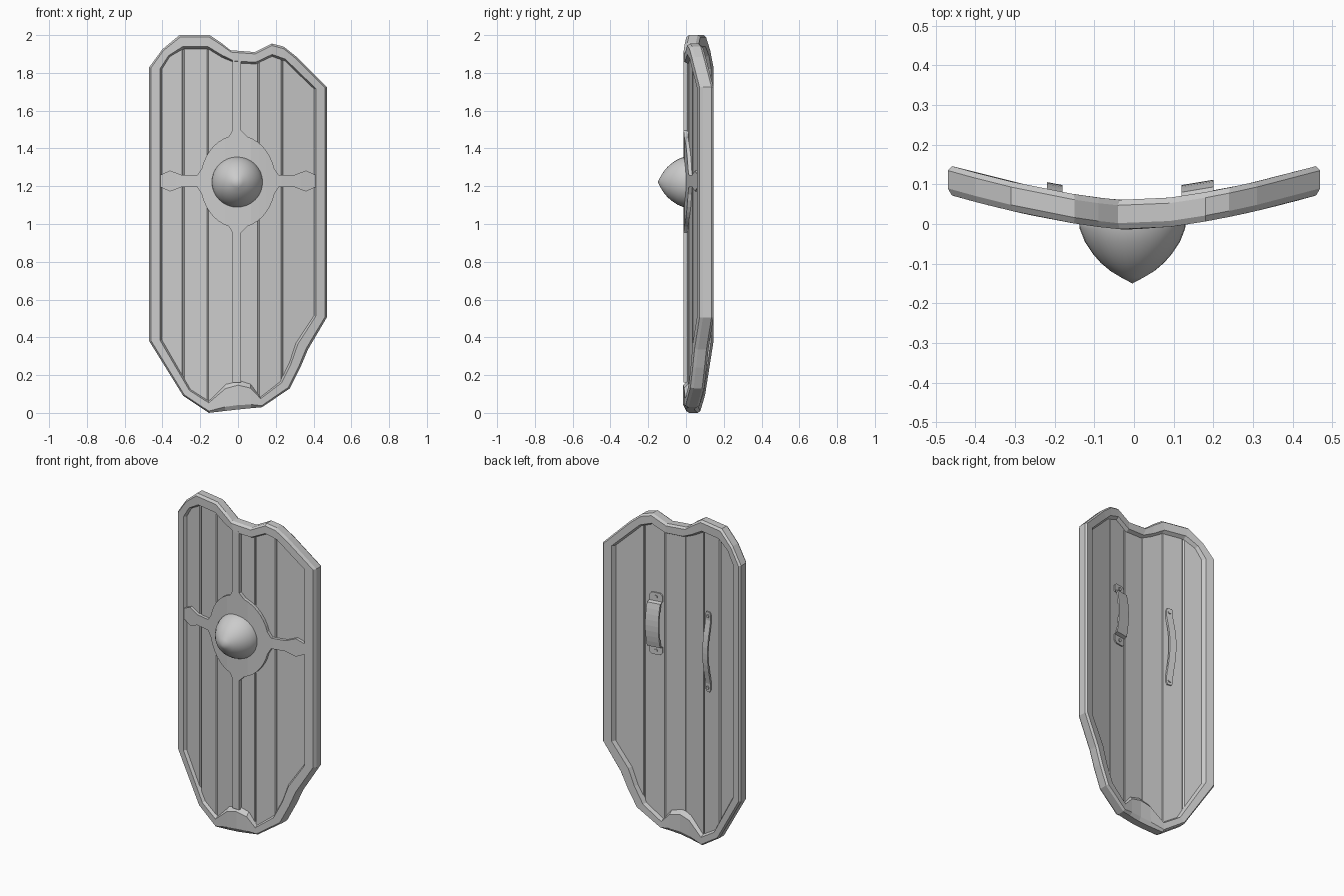
import bpy, bmesh, math
from mathutils import Vector

if "Cube" in bpy.data.objects:
    bpy.data.objects.remove(bpy.data.objects["Cube"])


def bend(x):
    """Front surface depth of the curved shield."""
    return -0.015 + 0.09 * (abs(x) / 0.47) ** 1.5


def finish(name, bm, smooth=False):
    bmesh.ops.recalc_face_normals(bm, faces=bm.faces)
    me = bpy.data.meshes.new(name)
    bm.to_mesh(me)
    bm.free()
    ob = bpy.data.objects.new(name, me)
    bpy.context.collection.objects.link(ob)
    for p in me.polygons:
        p.use_smooth = smooth
    return ob


def slab(name, outline, y0, y1, cuts=(), lo=None, hi=None, depth=bend):
    """Flat outline, trimmed to lo..hi in x, cut, thickened and bent."""
    bm = bmesh.new()
    bm.faces.new([bm.verts.new((x, 0, z)) for x, z in outline])
    planes = [(c, False, False) for c in cuts]
    if lo is not None:
        planes.append((lo, False, True))
    if hi is not None:
        planes.append((hi, True, False))
    for c, outer, inner in planes:
        bmesh.ops.bisect_plane(bm, geom=bm.verts[:] + bm.edges[:] + bm.faces[:],
                               plane_co=(c, 0, 0), plane_no=(1, 0, 0),
                               clear_outer=outer, clear_inner=inner)
    verts, faces = bm.verts[:], bm.faces[:]
    border = [e.verts[:] for e in bm.edges if len(e.link_faces) == 1]
    back = {}
    for v in verts:
        y = depth(v.co.x)
        back[v] = bm.verts.new((v.co.x, y + y1, v.co.z))
        v.co.y = y + y0
    for f in faces:
        bm.faces.new([back[v] for v in reversed(f.verts[:])])
    for a, b in border:
        bm.faces.new((a, b, back[b], back[a]))
    return finish(name, bm)


# Rim: matching outer and inner outlines, (x, z)
outer = [(-.47, 1.83), (-.40, 1.925), (-.31, 2), (-.15, 2), (-.09, 1.96), (-.04, 1.92),
         (.09, 1.91), (.18, 1.955), (.24, 1.94), (.31, 1.885), (.47, 1.725), (.47, .505),
         (.37, .335), (.33, .24), (.275, .13), (.127, .03), (.07, .025), (0, .018),
         (-.07, .01), (-.155, 0), (-.29, .09), (-.47, .38)]
inner = [(-.40, 1.82), (-.36, 1.885), (-.29, 1.925), (-.16, 1.925), (-.085, 1.88), (-.015, 1.85),
         (.095, 1.845), (.18, 1.885), (.25, 1.86), (.285, 1.825), (.40, 1.715), (.40, .515),
         (.305, .37), (.27, .265), (.22, .165), (.118, .085), (.065, .155), (0, .175),
         (-.065, .155), (-.155, .065), (-.25, .125), (-.40, .385)]
section = [(0, .015), (.15, 0), (.82, 0), (1, .025), (1, .052), (.82, .074), (.15, .074), (0, .06)]
bm = bmesh.new()
rings = []
for o, i in zip(outer, inner):
    ring = []
    for t, dy in section:
        p = Vector(o).lerp(Vector(i), t)
        ring.append(bm.verts.new((p.x, bend(p.x) + dy, p.y)))
    rings.append(ring)
m = len(section)
for k in range(len(rings)):
    a, b = rings[k], rings[(k + 1) % len(rings)]
    for j in range(m):
        bm.faces.new((a[j], a[(j + 1) % m], b[(j + 1) % m], b[j]))
finish("rim", bm)

# Planks with bevelled joints
mid = [tuple(Vector(o).lerp(Vector(i), .6)) for o, i in zip(outer, inner)]
joints = [-.43, -.29, -.157, -.027, .105, .235, .43]
for k in range(6):
    a, b = joints[k], joints[k + 1]

    def chord(x, a=a, b=b):
        return bend(a) + (bend(b) - bend(a)) * (x - a) / (b - a)
    ob = slab(f"plank_{k + 1}", mid, .02, .053, lo=a, hi=b, depth=chord)
    mod = ob.modifiers.new("bevel", 'BEVEL')
    mod.width, mod.segments = .008, 1
    mod.limit_method, mod.angle_limit = 'ANGLE', math.radians(60)


# Boss plate with four straps
def arc(a0, a1, n=7):
    return [(.2 * math.cos(math.radians(a0 + (a1 - a0) * i / n)),
             1.225 + .245 * math.sin(math.radians(a0 + (a1 - a0) * i / n))) for i in range(n + 1)]


side = [(.215, 1.195), (.30, 1.195), (.36, 1.172), (.41, 1.195),
        (.41, 1.26), (.36, 1.283), (.30, 1.26), (.215, 1.26)]
plate = (side + arc(16, 76) + [(.016, 1.495), (.016, 1.87), (-.03, 1.87), (-.03, 1.495)]
         + arc(104, 164) + [(-x, 2.455 - z) for x, z in side]
         + arc(196, 256) + [(-.03, .955), (-.03, .16), (.016, .16), (.016, .955)] + arc(284, 344))
slab("boss_plate", plate, .002, .035,
     cuts=[s * c for c in (.07, .11, .15, .23, .33) for s in (-1, 1)])

# Pointed dome boss, turned around the y axis
profile = [(.03, -.134), (.055, -.119), (.08, -.098), (.1, -.075), (.12, -.045), (.133, -.012), (.137, .025)]
bm = bmesh.new()
n = 32
tip = bm.verts.new((-.004, -.15, 1.222))
prev = None
for r, y in profile:
    cur = [bm.verts.new((-.004 + r * math.cos(math.tau * i / n), y,
                         1.222 + r * math.sin(math.tau * i / n))) for i in range(n)]
    for i in range(n):
        j = (i + 1) % n
        bm.faces.new((tip, cur[i], cur[j]) if prev is None else (prev[i], cur[i], cur[j], prev[j]))
    prev = cur
bm.faces.new(prev)
finish("boss", bm, True)


# Handles on the back: bent strips with rivets
def handle(name, x, z, half, width, lift, tab, steep):
    slope = .287 * math.sqrt(abs(x) / .47) * (1 if x > 0 else -1)
    base = bend(x) + .053
    span = half - tab
    path = [(-half, 0, .65), (-half + .015, 0, 1), (-span, 0, 1)]
    for i in range(9):
        s = -1 + i / 4
        path.append((s * span * steep, lift * (.55 + .45 * (1 - s * s)) if steep > .9
                     else lift * (1 - s * s * .65), 1))
    path += [(span, 0, 1), (half - .015, 0, 1), (half, 0, .65)]
    bm = bmesh.new()
    prev = None
    for dz, h, w in path:
        cur = []
        for u, d in ((-1, -.003), (1, -.003), (1, .009), (-1, .009)):
            dx = u * w * width / 2
            cur.append(bm.verts.new((x + dx, base + slope * dx + h + d, z + dz)))
        if prev:
            for j in range(4):
                bm.faces.new((prev[j], prev[(j + 1) % 4], cur[(j + 1) % 4], cur[j]))
        else:
            bm.faces.new(cur)
        prev = cur
    bm.faces.new(prev)
    finish(name, bm)
    for s in (-1, 1):
        bpy.ops.mesh.primitive_cylinder_add(vertices=10, radius=.01, depth=.02,
                                            location=(x, base + .005, z + s * (half - tab / 2)),
                                            rotation=(math.pi / 2, 0, math.atan(slope)))
        bpy.context.object.name = name + "_rivet"


handle("arm_strap", .16, 1.28, .19, .08, .04, .05, .96)
handle("hand_grip", -.2, 1.205, .245, .04, .03, .05, .75)
